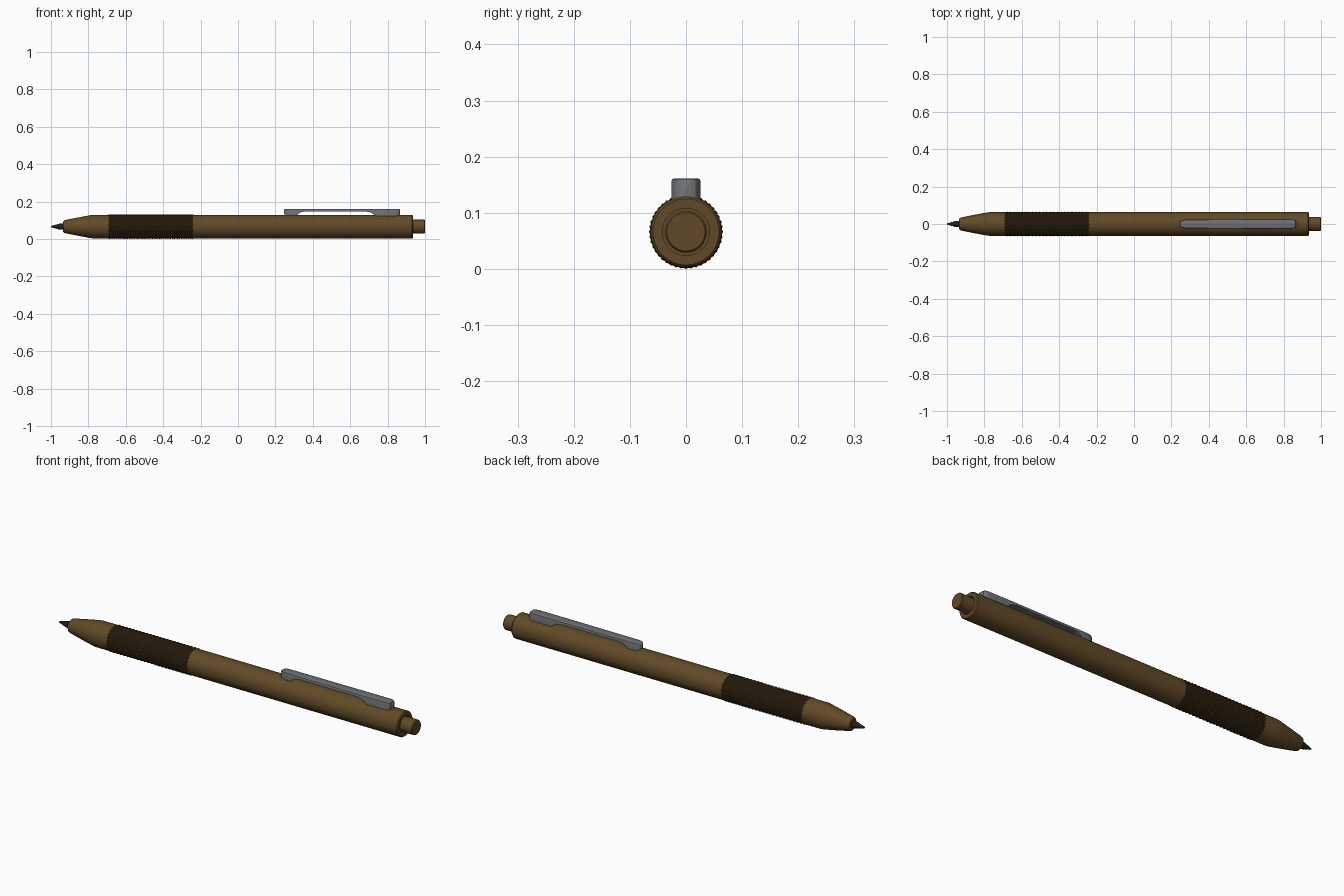
import bpy, bmesh, math

AXIS_Z = 0.066          # height of the pen's centre line
SIDES = 64

cube = bpy.data.objects.get("Cube")
if cube:
    bpy.data.objects.remove(cube, do_unlink=True)


def material(name, rgb, roughness=0.5):
    mat = bpy.data.materials.new(name)
    mat.use_nodes = True
    mat.diffuse_color = (*rgb, 1)
    bsdf = mat.node_tree.nodes["Principled BSDF"]
    bsdf.inputs["Base Color"].default_value = (*rgb, 1)
    bsdf.inputs["Roughness"].default_value = roughness
    return mat


bronze = material("bronze brown", (0.12, 0.068, 0.02))
dark_bronze = material("dark knurled bronze", (0.06, 0.036, 0.012))
steel = material("grey steel", (0.16, 0.165, 0.17))
ink_black = material("ink black", (0.018, 0.011, 0.011))


def finish(name, bm, mat, smooth=True):
    bmesh.ops.recalc_face_normals(bm, faces=bm.faces[:])
    mesh = bpy.data.meshes.new(name)
    bm.to_mesh(mesh)
    bm.free()
    mesh.materials.append(mat)
    obj = bpy.data.objects.new(name, mesh)
    bpy.context.collection.objects.link(obj)
    if smooth:
        bpy.ops.object.select_all(action='DESELECT')
        obj.select_set(True)
        bpy.context.view_layer.objects.active = obj
        bpy.ops.object.shade_smooth_by_angle(angle=math.radians(30))
    return obj


def bridge(bm, rings):
    """Skin closed rings one after another and cap both ends."""
    for a, b in zip(rings, rings[1:]):
        n = len(a)
        for i in range(n):
            j = (i + 1) % n
            bm.faces.new((a[i], a[j], b[j], b[i]))
    bm.faces.new(rings[0])
    bm.faces.new(rings[-1])


def circle_point(x, radius, turn):
    a = math.tau * turn
    return (x, radius * math.cos(a), AXIS_Z + radius * math.sin(a))


def lathe(name, profile, mat):
    """Turn (x, radius) pairs around the centre line."""
    bm = bmesh.new()
    rings = [[bm.verts.new(circle_point(x, r, i / SIDES)) for i in range(SIDES)]
             for x, r in profile]
    bridge(bm, rings)
    return finish(name, bm, mat)


def knurl(name, x0, x1, low, high, around, along, mat):
    """Sleeve of small diamond pyramids."""
    bm = bmesh.new()
    rings = []
    for k in range(along + 1):
        x = x0 + (x1 - x0) * k / along
        edge = k in (0, along)
        rings.append([bm.verts.new(circle_point(
            x, low if edge or (i + k) % 2 else high, i / around))
            for i in range(around)])
    for k in range(along):
        a, b = rings[k], rings[k + 1]
        for i in range(around):
            j = (i + 1) % around
            if (i + k) % 2:      # split each cell along its valley
                bm.faces.new((a[i], a[j], b[j]))
                bm.faces.new((a[i], b[j], b[i]))
            else:
                bm.faces.new((a[i], a[j], b[i]))
                bm.faces.new((a[j], b[j], b[i]))
    bm.faces.new(rings[0])
    bm.faces.new(rings[-1])
    return finish(name, bm, mat, smooth=False)


# Writing point
lathe("writing_point", [(-0.92, 0.016), (-0.955, 0.016), (-0.968, 0.012),
                        (-0.99, 0.006), (-0.998, 0.004), (-1.0, 0.002)], ink_black)

# Tapered nose
lathe("nose_cone", [(-0.935, 0.018), (-0.935, 0.027), (-0.93, 0.033), (-0.92, 0.036),
                    (-0.86, 0.048), (-0.79, 0.061), (-0.775, 0.063), (-0.69, 0.063)],
      bronze)

# Knurled grip
knurl("knurled_grip", -0.698, -0.235, 0.0625, 0.066, 44, 48, dark_bronze)

# Barrel with a recess in its end for the button
lathe("barrel", [(-0.24, 0.063), (0.931, 0.063), (0.936, 0.059), (0.936, 0.042),
                 (0.915, 0.042)], bronze)

# Push button
lathe("push_button", [(0.91, 0.037), (0.996, 0.037), (1.0, 0.034)], bronze)


# Pocket clip: sections as (x, half width, underside z, top z)
stations = [(0.245, 0.006, 0.137, 0.155), (0.249, 0.013, 0.132, 0.159),
            (0.258, 0.019, 0.127, 0.161), (0.272, 0.023, 0.124, 0.161),
            (0.31, 0.024, 0.124, 0.161), (0.335, 0.024, 0.143, 0.161),
            (0.36, 0.024, 0.147, 0.161), (0.68, 0.026, 0.147, 0.161),
            (0.71, 0.026, 0.142, 0.161), (0.74, 0.026, 0.12, 0.161),
            (0.84, 0.026, 0.12, 0.161), (0.855, 0.023, 0.12, 0.161),
            (0.863, 0.017, 0.12, 0.16), (0.866, 0.009, 0.12, 0.157)]
bm = bmesh.new()
rings = []
for x, w, z0, z1 in stations:
    c = min(0.005, w * 0.4)
    half = [(w, z0), (w, z1 - c), (w - 0.3 * c, z1 - 0.3 * c), (w - c, z1)]
    section = half + [(-y, z) for y, z in reversed(half)]
    rings.append([bm.verts.new((x, y, z)) for y, z in section])
bridge(bm, rings)
finish("pocket_clip", bm, steel)
